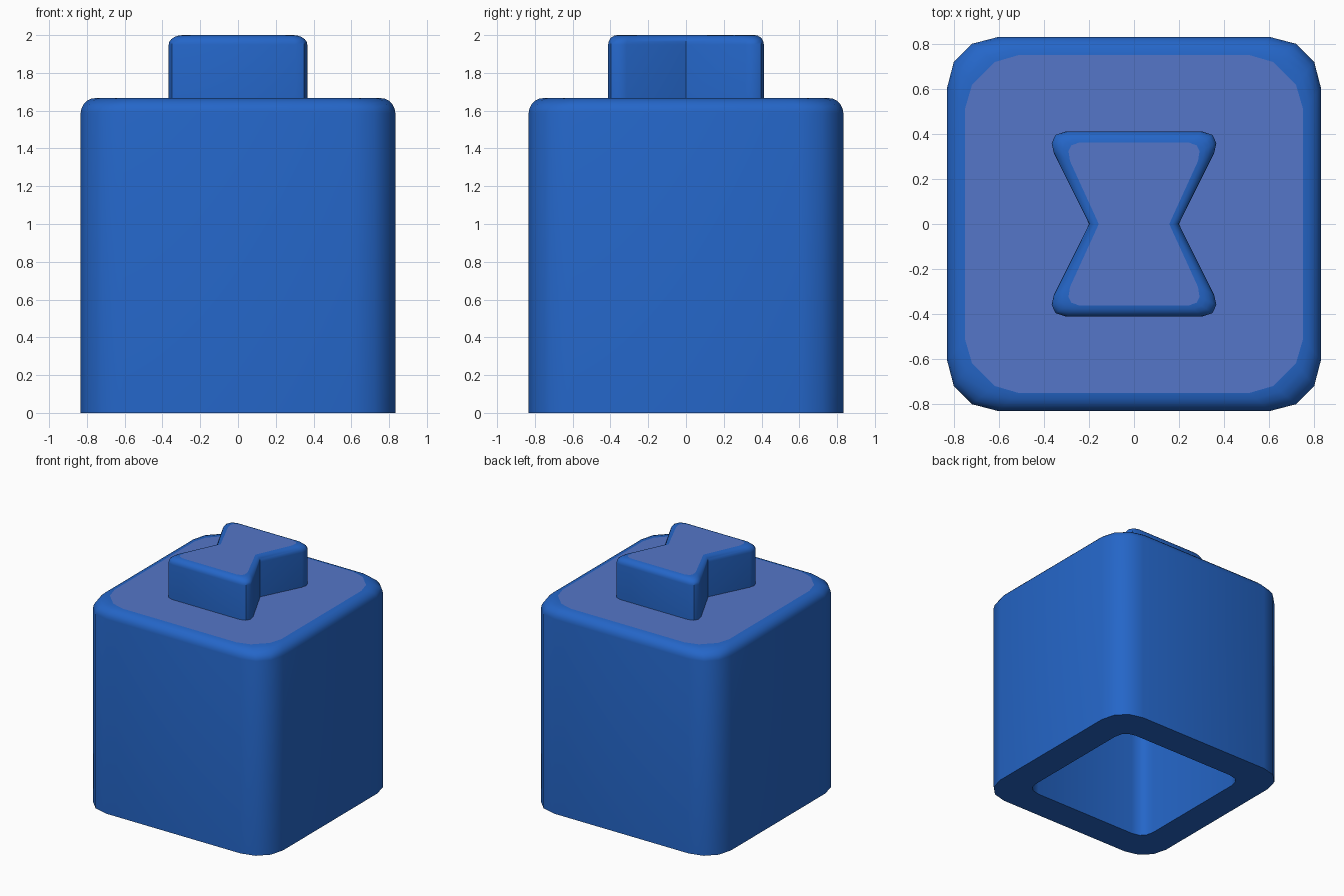
import bpy, bmesh, math

if "Cube" in bpy.data.objects:
    bpy.data.objects.remove(bpy.data.objects["Cube"], do_unlink=True)


def material(name, rgb):
    m = bpy.data.materials.new(name)
    m.use_nodes = True
    m.diffuse_color = (*rgb, 1)
    m.node_tree.nodes["Principled BSDF"].inputs["Base Color"].default_value = (*rgb, 1)
    return m


BLUE = material("deep blue", (0.018, 0.133, 0.58))
PALE = material("pale blue", (0.09, 0.18, 0.58))


def mirrored(quarter):
    """Closed outline from its +x +y quarter, listed anticlockwise."""
    back = quarter[::-1]
    pts = (quarter + [(-x, y) for x, y in back]
           + [(-x, -y) for x, y in quarter] + [(x, -y) for x, y in back])
    return list(dict.fromkeys(pts))


def rounded(a, b, c, d):
    """Square outline with three-sided soft corners."""
    return mirrored([(a, b), (c, d), (d, c), (b, a)])


def soft_top(outer, inner, z, height, steps=5):
    """Rings that roll from the wall outline to the flat top outline."""
    rings = []
    for i in range(steps + 1):
        a = math.pi / 2 * i / steps
        t = 1 - math.cos(a)
        rings.append([(p[0] + (q[0] - p[0]) * t, p[1] + (q[1] - p[1]) * t,
                       z - height + height * math.sin(a)) for p, q in zip(outer, inner)])
    return rings


def at(outline, z):
    return [(x, y, z) for x, y in outline]


def loft(name, rings, cap_start=False):
    bm = bmesh.new()
    loops = [[bm.verts.new(p) for p in ring] for ring in rings]
    n = len(loops[0])
    for lo, hi in zip(loops, loops[1:]):
        for i in range(n):
            j = (i + 1) % n
            bm.faces.new((lo[i], lo[j], hi[j], hi[i]))
    if cap_start:
        bm.faces.new(loops[0][::-1])
    top = bm.faces.new(loops[-1])
    top.material_index = 1
    top_index = len(bm.faces) - 1
    me = bpy.data.meshes.new(name)
    bm.to_mesh(me)
    bm.free()
    me.materials.append(BLUE)
    me.materials.append(PALE)
    ob = bpy.data.objects.new(name, me)
    bpy.context.collection.objects.link(ob)
    bpy.ops.object.select_all(action="DESELECT")
    ob.select_set(True)
    bpy.context.view_layer.objects.active = ob
    bpy.ops.object.shade_smooth_by_angle(angle=math.radians(40))
    me.polygons[top_index].use_smooth = False
    return ob


# Hollow body: cavity ceiling, cavity wall, bottom rim, outer wall, rolled top
cavity = rounded(0.585, 0.47, 0.57, 0.535)
wall = rounded(0.833, 0.607, 0.803, 0.722)
lid = rounded(0.753, 0.514, 0.722, 0.62)
loft("hollow_body", [at(cavity, 1.42), at(cavity, 0), at(wall, 0)]
     + soft_top(wall, lid, 1.667, 0.08), cap_start=True)

# Bow-tie connector on top
side = mirrored([(0.2, 0), (0.357, 0.315), (0.367, 0.36), (0.35, 0.397), (0.305, 0.412)])
face = mirrored([(0.157, 0), (0.285, 0.28), (0.292, 0.325), (0.28, 0.35), (0.245, 0.363)])
loft("bow_tie_connector", [at(side, 1.66)] + soft_top(side, face, 2.0, 0.05))
